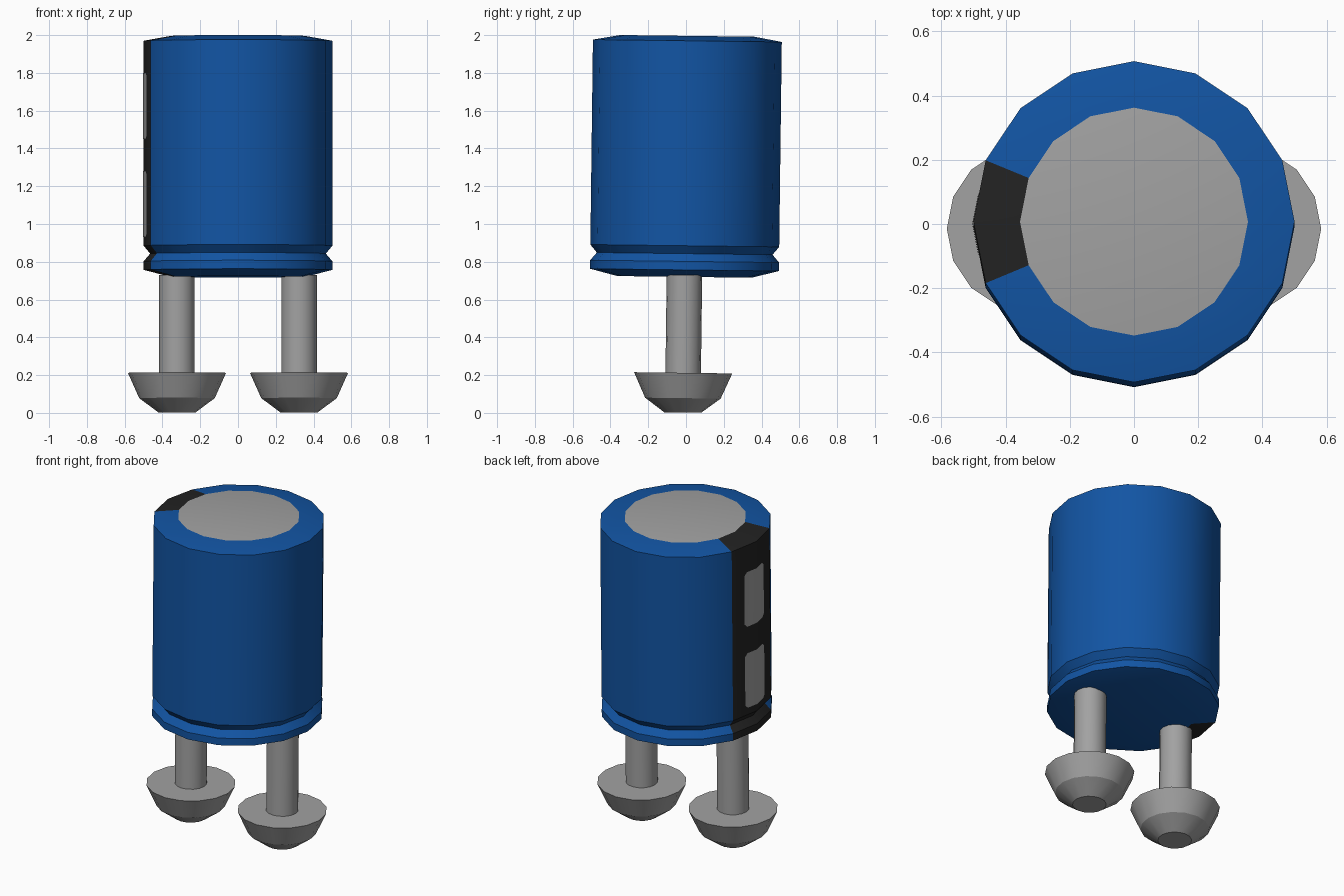
import bpy, bmesh, math
from mathutils import Matrix, Vector

cube = bpy.data.objects.get("Cube")
if cube:
    bpy.data.objects.remove(cube, do_unlink=True)

SIDES = 16
# The whole model leans back very slightly
PIVOT = Vector((0, 0, 1.4))
LEAN = Matrix.Translation(PIVOT) @ Matrix.Rotation(-0.0125, 4, 'X') @ Matrix.Translation(-PIVOT)


def make_material(name, rgb):
    mat = bpy.data.materials.new(name)
    mat.use_nodes = True
    mat.diffuse_color = (*rgb, 1)
    mat.node_tree.nodes["Principled BSDF"].inputs["Base Color"].default_value = (*rgb, 1)
    return mat


blue = make_material("blue sleeve", (0.006, 0.09, 0.37))
black = make_material("black stripe", (0.016, 0.016, 0.016))
grey = make_material("grey metal", (0.36, 0.36, 0.36))


def finish(name, bm, mats):
    bm.transform(LEAN)
    mesh = bpy.data.meshes.new(name)
    bm.to_mesh(mesh)
    bm.free()
    for mat in mats:
        mesh.materials.append(mat)
    obj = bpy.data.objects.new(name, mesh)
    bpy.context.collection.objects.link(obj)
    bpy.ops.object.select_all(action='DESELECT')
    obj.select_set(True)
    bpy.context.view_layer.objects.active = obj
    bpy.ops.object.shade_smooth_by_angle(angle=math.radians(28))
    return obj


def lathe(profile, x=0):
    """Closed turned solid from (radius, height) pairs, bottom to top."""
    bm = bmesh.new()
    rings = []
    for r, z in profile:
        rings.append([bm.verts.new((x + r * math.cos(a), r * math.sin(a), z))
                      for a in (math.tau * i / SIDES for i in range(SIDES))])
    for low, high in zip(rings, rings[1:]):
        for i in range(SIDES):
            j = (i + 1) % SIDES
            bm.faces.new((low[i], low[j], high[j], high[i]))
    bm.faces.new(rings[0][::-1])
    bm.faces.new(rings[-1])
    bm.normal_update()
    return bm


# Can body with crimped groove, stripe on the right side, bare metal top
body = lathe([(0.355, 0.72), (0.5, 0.757), (0.5, 0.802), (0.465, 0.843),
              (0.5, 0.885), (0.5, 1.97), (0.355, 1.996)])
for face in body.faces:
    c = face.calc_center_median()
    if len(face.verts) > 4:
        face.material_index = 2 if face.normal.z > 0 else 0
    elif c.x < 0 and abs(c.y) < 0.3 * abs(c.x):
        face.material_index = 1
finish("can_body", body, [blue, black, grey])


# Polarity marks: thin plates folded over the middle edge of the stripe
def mark(name, bottom, top):
    half, cut = 0.097, 0.02
    slope = math.tan(math.pi / SIDES)
    bm = bmesh.new()
    for s in (-1, 1):
        outline = [(0, bottom), (half - cut, bottom), (half, bottom + cut),
                   (half, top - cut), (half - cut, top), (0, top)]
        verts = [bm.verts.new((-0.503 + y * slope, s * y, z)) for y, z in outline]
        bm.faces.new(verts if s < 0 else verts[::-1])
    bmesh.ops.remove_doubles(bm, verts=bm.verts, dist=0.0001)
    bm.normal_update()
    for face in bm.faces:
        if face.normal.x > 0:
            face.normal_flip()
    finish(name, bm, [grey])


mark("lower_mark", 0.93, 1.28)
mark("upper_mark", 1.45, 1.80)

# Legs with tapered feet
for side, x in (("left", 0.323), ("right", -0.323)):
    finish(side + "_leg", lathe([(0.094, 0.2), (0.094, 0.73)], x), [grey])
    finish(side + "_foot", lathe([(0.098, 0.002), (0.2, 0.078), (0.26, 0.212)], x), [grey])
